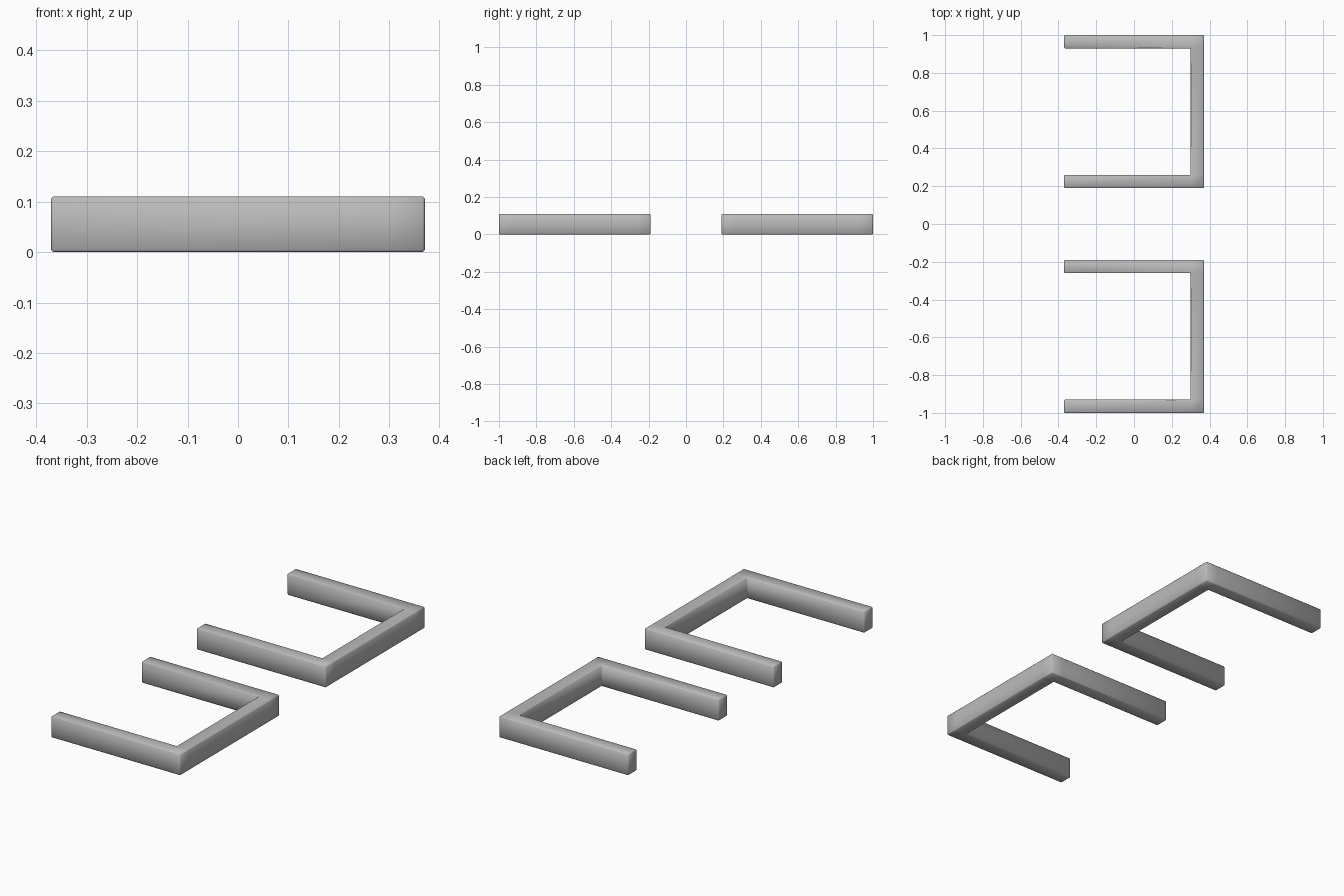
import bpy
import bmesh

cube = bpy.data.objects.get("Cube")
if cube:
    bpy.data.objects.remove(cube, do_unlink=True)

# Plain grey finish
grey = bpy.data.materials.new("grey")
grey.use_nodes = True
color = (0.5, 0.5, 0.5, 1)
grey.diffuse_color = color
grey.node_tree.nodes["Principled BSDF"].inputs["Base Color"].default_value = color

HALF_X, HEIGHT, BEAM = 0.37, 0.11, 0.07
INNER_Y, OUTER_Y = 0.19, 1.0


def u_frame(name, y0, y1):
    """Square-section beam bent into a U that opens towards -x."""
    xs = (-HALF_X, HALF_X - BEAM, HALF_X)
    ys = (y0, y0 + BEAM, y1 - BEAM, y1)
    bm = bmesh.new()
    grid = [[bm.verts.new((x, y, 0)) for x in xs] for y in ys]
    for j in range(3):
        for i in range(2):
            if (i, j) != (0, 1):  # open middle of the U
                bm.faces.new((grid[j][i], grid[j][i + 1],
                              grid[j + 1][i + 1], grid[j + 1][i]))
    top = bmesh.ops.extrude_face_region(bm, geom=bm.faces[:])["geom"]
    bmesh.ops.translate(bm, vec=(0, 0, HEIGHT),
                        verts=[v for v in top if isinstance(v, bmesh.types.BMVert)])
    bmesh.ops.recalc_face_normals(bm, faces=bm.faces)
    for face in bm.faces:
        face.smooth = True
    mesh = bpy.data.meshes.new(name)
    bm.to_mesh(mesh)
    bm.free()
    mesh.materials.append(grey)
    obj = bpy.data.objects.new(name, mesh)
    bpy.context.collection.objects.link(obj)

    # Softened edges
    bevel = obj.modifiers.new("soft_edges", 'BEVEL')
    bevel.width = 0.004
    bevel.segments = 1
    bevel.limit_method = 'ANGLE'


u_frame("front_u_frame", -OUTER_Y, -INNER_Y)
u_frame("back_u_frame", INNER_Y, OUTER_Y)
